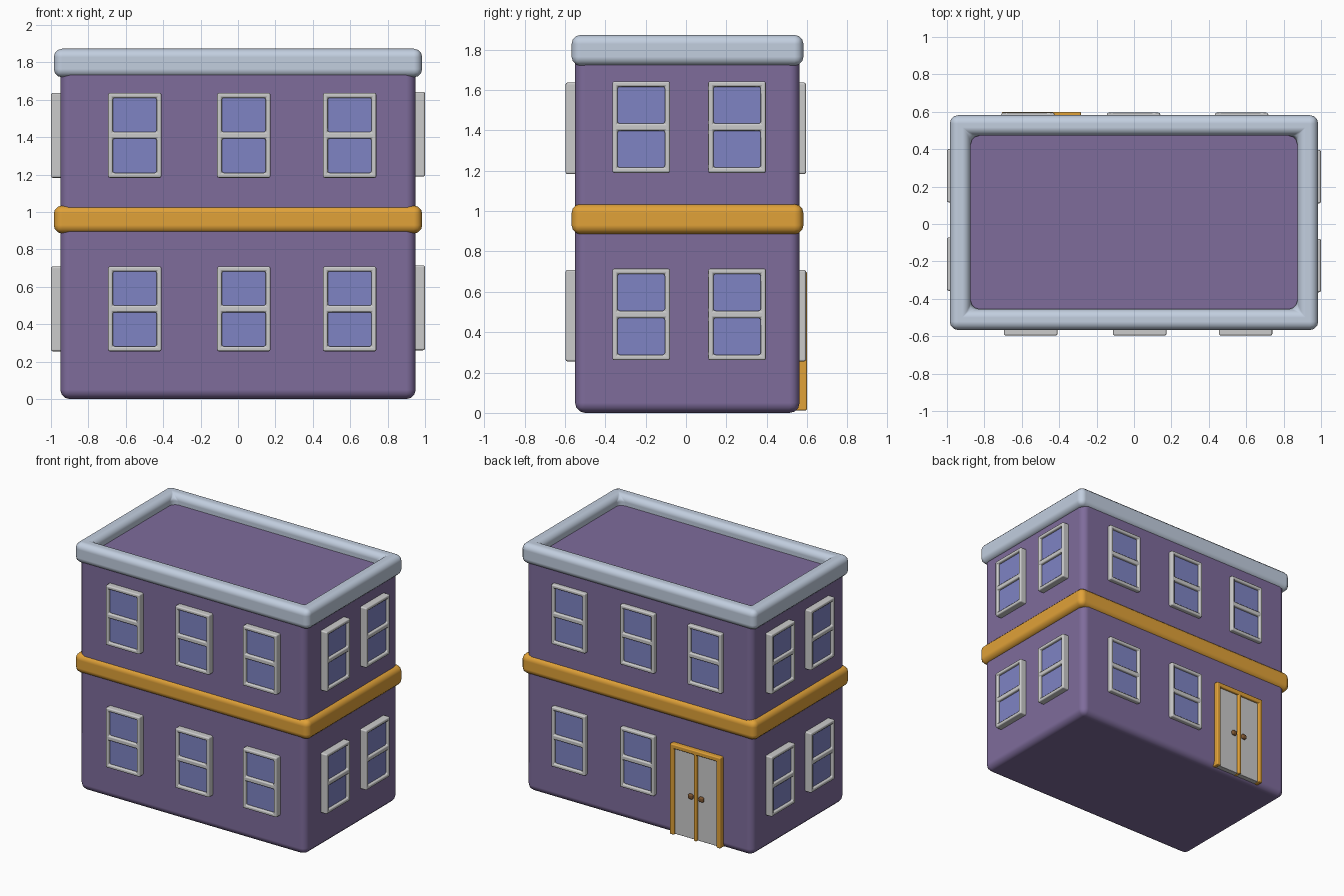
import bpy, bmesh
from math import radians
from mathutils import Matrix, Vector

if "Cube" in bpy.data.objects:
    bpy.data.objects.remove(bpy.data.objects["Cube"])


def material(name, rgb):
    m = bpy.data.materials.new(name)
    m.diffuse_color = (*rgb, 1)
    m.use_nodes = True
    m.node_tree.nodes["Principled BSDF"].inputs["Base Color"].default_value = m.diffuse_color
    return m


PURPLE = material("purple_wall", (0.21, 0.15, 0.33))
PALE = material("pale_blue_trim", (0.54, 0.62, 0.74))
GOLD = material("gold_trim", (0.75, 0.36, 0.04))
GLASS = material("blue_glass", (0.21, 0.23, 0.55))
BROWN = material("brown_knob", (0.20, 0.09, 0.03))


def finish(name, bm, mat, matrix, bevel, segments, thickness=None):
    me = bpy.data.meshes.new(name)
    bm.to_mesh(me)
    bm.free()
    me.shade_smooth()
    ob = bpy.data.objects.new(name, me)
    ob.matrix_world = matrix
    bpy.context.collection.objects.link(ob)
    if mat:
        me.materials.append(mat)
    if thickness:
        s = ob.modifiers.new("thickness", 'SOLIDIFY')
        s.thickness, s.offset = thickness, 1
    b = ob.modifiers.new("rounding", 'BEVEL')
    b.width, b.segments, b.harden_normals = bevel, segments, True
    b.limit_method, b.angle_limit = 'ANGLE', radians(40)
    return ob


def box(name, lo, hi, mat, bevel, segments=2, matrix=Matrix()):
    lo, hi = Vector(lo), Vector(hi)
    bm = bmesh.new()
    bmesh.ops.create_cube(bm, size=1)
    for v in bm.verts:
        v.co = Vector([a + (b - a) * (c + 0.5) for a, b, c in zip(lo, hi, v.co)])
    return finish(name, bm, mat, matrix, bevel, segments)


def lattice(name, us, vs, holes, depth, mat, bevel, matrix, segments=2):
    """Flat grid of cells with some left open, thickened along its normal."""
    bm = bmesh.new()
    grid = [[bm.verts.new((u, v, 0)) for u in us] for v in vs]
    for j in range(len(vs) - 1):
        for i in range(len(us) - 1):
            if (i, j) not in holes:
                bm.faces.new((grid[j][i], grid[j][i + 1],
                              grid[j + 1][i + 1], grid[j + 1][i]))
    bmesh.ops.delete(bm, geom=[v for v in bm.verts if not v.link_faces], context='VERTS')
    return finish(name, bm, mat, matrix, bevel, segments, depth)


def wall_matrix(angle, u, out, z):
    """Local x runs along the wall, y is up, z points outwards."""
    return (Matrix.Rotation(radians(angle), 4, 'Z') @ Matrix.Translation((u, -out, z))
            @ Matrix.Rotation(radians(90), 4, 'X'))


def window(name, angle, u, out, z):
    m = wall_matrix(angle, u, out - 0.06, z)
    lattice(name + "_frame", [-.143, -.117, .117, .143],
            [-.227, -.2, -.018, .018, .2, .227], {(1, 1), (1, 3)}, 0.06, None, 0.01, m)
    for part, v in (("lower", -.109), ("upper", .109)):
        box(f"{name}_{part}_glass", (-.122, v - .096, 0), (.122, v + .096, .042),
            GLASS, 0.008, 2, m)


# main body
box("building_body", (-.95, -.55, 0), (.95, .563, 1.80), PURPLE, 0.05, 3)

# roof edge and floor band rings
for name, z, h, mat in (("roof_edge", 1.72, .153, PALE), ("floor_band", .885, .15, GOLD)):
    lattice(name, [-.985, -.873, .873, .985], [-.567, -.455, .472, .582], {(1, 1)},
            h, mat, 0.045, Matrix.Translation((0, 0, z)), 3)

# windows: wall angle, outer distance, height shift, positions along the wall
walls = (("front", 0, .597, 0, (-.552, .031, .597)),
         ("right", 90, 1.0, .006, (-.222, .253)),
         ("back", 180, .595, 0, (-.575, .002, .567)),
         ("left", 270, 1.0, 0, (-.258, .215)))
for side, angle, out, dz, places in walls:
    for floor, z in (("lower", .482), ("upper", 1.41)):
        for n, u in enumerate(places):
            if side == "back" and floor == "lower" and n == 2:
                continue  # the door stands here
            window(f"{side}_{floor}_window_{n + 1}", angle, u, out, z + dz)

# back double door
door = wall_matrix(180, .495, .54, 0)
lattice("door_frame", [-.212, -.178, -.012, .012, .178, .212], [.012, .665, .70],
        {(1, 0), (3, 0)}, 0.06, GOLD, 0.008, door)
for side, s in (("left", -1), ("right", 1)):
    a, b = sorted((s * .005, s * .185))
    box(f"door_{side}_panel", (a, .015, 0), (b, .675, .042), None, 0.004, 2, door)
    box(f"door_{side}_knob", (s * .045 - .02, .318, .03), (s * .045 + .02, .356, .06),
        BROWN, 0.012, 3, door)
